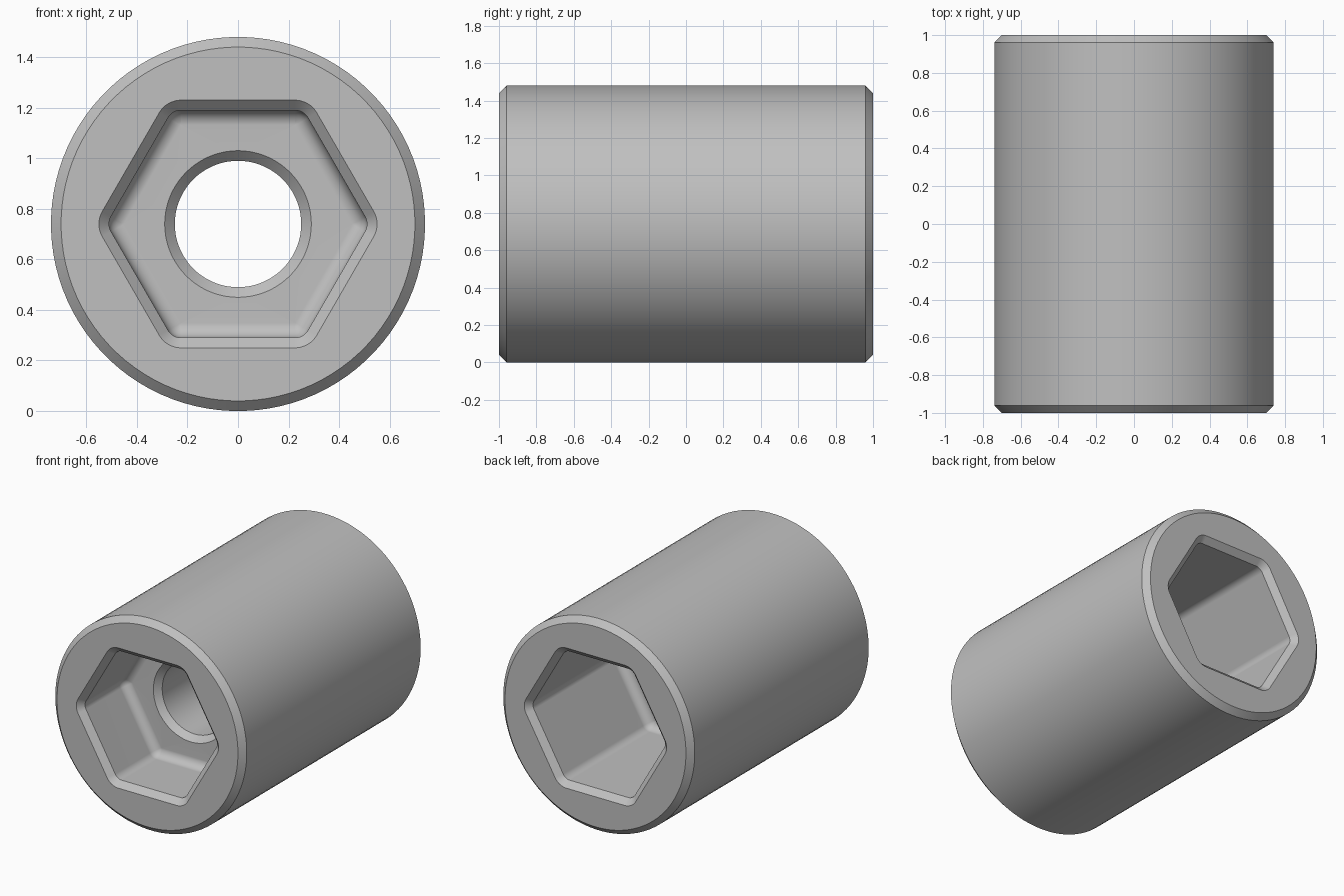
import bpy, bmesh
from math import cos, sin, radians

cube = bpy.data.objects.get("Cube")
if cube:
    bpy.data.objects.remove(cube, do_unlink=True)

RADIUS, HALF, CHAMFER = 0.74, 1.0, 0.04
HOLE = 0.25
FILLET, CORE = 0.06, 0.39      # hex flat distance = CORE + corner radius
ARC = 16                       # ring points per hex corner
STEPS = 6


def circle(radius, y):
    """Evenly spaced ring around the y axis."""
    pts = []
    for k in range(6):
        for j in range(ARC):
            a = radians(60 * k + 60 * (j - (ARC - 1) / 2) / ARC)
            pts.append((radius * cos(a), y, RADIUS + radius * sin(a)))
    return pts


def hexagon(corner, y):
    """Hexagon ring with rounded corners, flats on top and bottom."""
    pts = []
    c = CORE / cos(radians(30))
    for k in range(6):
        m = radians(60 * k)
        for j in range(ARC):
            a = m + radians(60 * (j / (ARC - 1) - 0.5))
            pts.append((c * cos(m) + corner * cos(a), y,
                        RADIUS + c * sin(m) + corner * sin(a)))
    return pts


def socket_end(side, depth):
    """Rings from the outer wall, over the end face and down to the bore."""
    def at(d):
        return side * (HALF - d)
    rings = [circle(RADIUS, at(CHAMFER)), circle(RADIUS - CHAMFER, at(0)),
             hexagon(FILLET + CHAMFER, at(0)), hexagon(FILLET, at(CHAMFER))]
    # rounded floor edge
    for i in range(STEPS + 1):
        t = radians(90 * i / STEPS)
        rings.append(hexagon(max(FILLET * cos(t), 0.002),
                             at(depth - FILLET + FILLET * sin(t))))
    # chamfered bore mouth
    rings += [circle(HOLE + CHAMFER, at(depth)), circle(HOLE, at(depth + CHAMFER))]
    return rings


# Front socket is shallow, back socket is deep
rings = socket_end(-1, 0.48) + socket_end(1, 0.98)[::-1]
bm = bmesh.new()
loops = [[bm.verts.new(p) for p in ring] for ring in rings]
for i, a in enumerate(loops):
    b = loops[(i + 1) % len(loops)]
    for j in range(len(a)):
        n = (j + 1) % len(a)
        bm.faces.new((a[j], a[n], b[n], b[j]))
bmesh.ops.recalc_face_normals(bm, faces=bm.faces[:])
mesh = bpy.data.meshes.new("hex_socket_sleeve")
bm.to_mesh(mesh)
bm.free()

sleeve = bpy.data.objects.new("hex_socket_sleeve", mesh)
bpy.context.collection.objects.link(sleeve)

# Plain grey finish
grey = bpy.data.materials.new("grey_metal")
grey.use_nodes = True
colour = (0.527, 0.527, 0.527, 1)
grey.diffuse_color = colour
grey.node_tree.nodes["Principled BSDF"].inputs["Base Color"].default_value = colour
mesh.materials.append(grey)

# Smooth curves, crisp chamfers, flat walls kept flat
bpy.ops.object.select_all(action="DESELECT")
sleeve.select_set(True)
bpy.context.view_layer.objects.active = sleeve
bpy.ops.object.shade_smooth_by_angle(angle=radians(30))
weighted = sleeve.modifiers.new("flat_walls", "WEIGHTED_NORMAL")
weighted.keep_sharp = True
